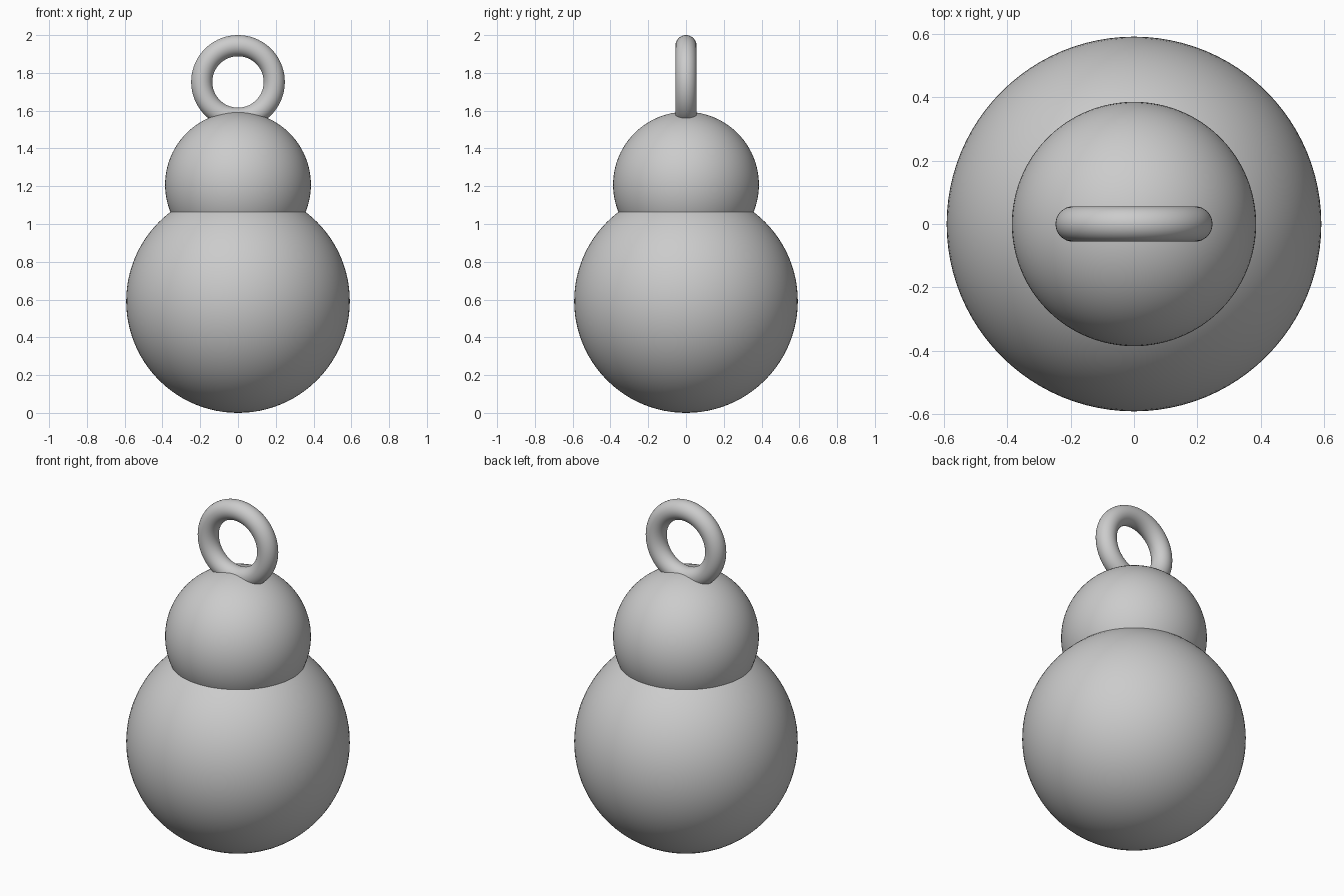
import bpy, math

if "Cube" in bpy.data.objects:
    bpy.data.objects.remove(bpy.data.objects["Cube"])


def finish(name):
    obj = bpy.context.object
    obj.name = name
    bpy.ops.object.shade_smooth()
    return obj


def ball(name, radius, z):
    bpy.ops.mesh.primitive_uv_sphere_add(segments=96, ring_count=48, radius=radius, location=(0, 0, z))
    return finish(name)


# Two stacked balls
ball("lower_ball", 0.592, 0.592)
ball("upper_ball", 0.386, 1.208)

# Upright hanging ring sunk into the top
bpy.ops.mesh.primitive_torus_add(major_radius=0.192, minor_radius=0.056,
                                 major_segments=72, minor_segments=32,
                                 location=(0, 0, 1.752), rotation=(math.pi / 2, 0, 0))
finish("hanging_ring")
